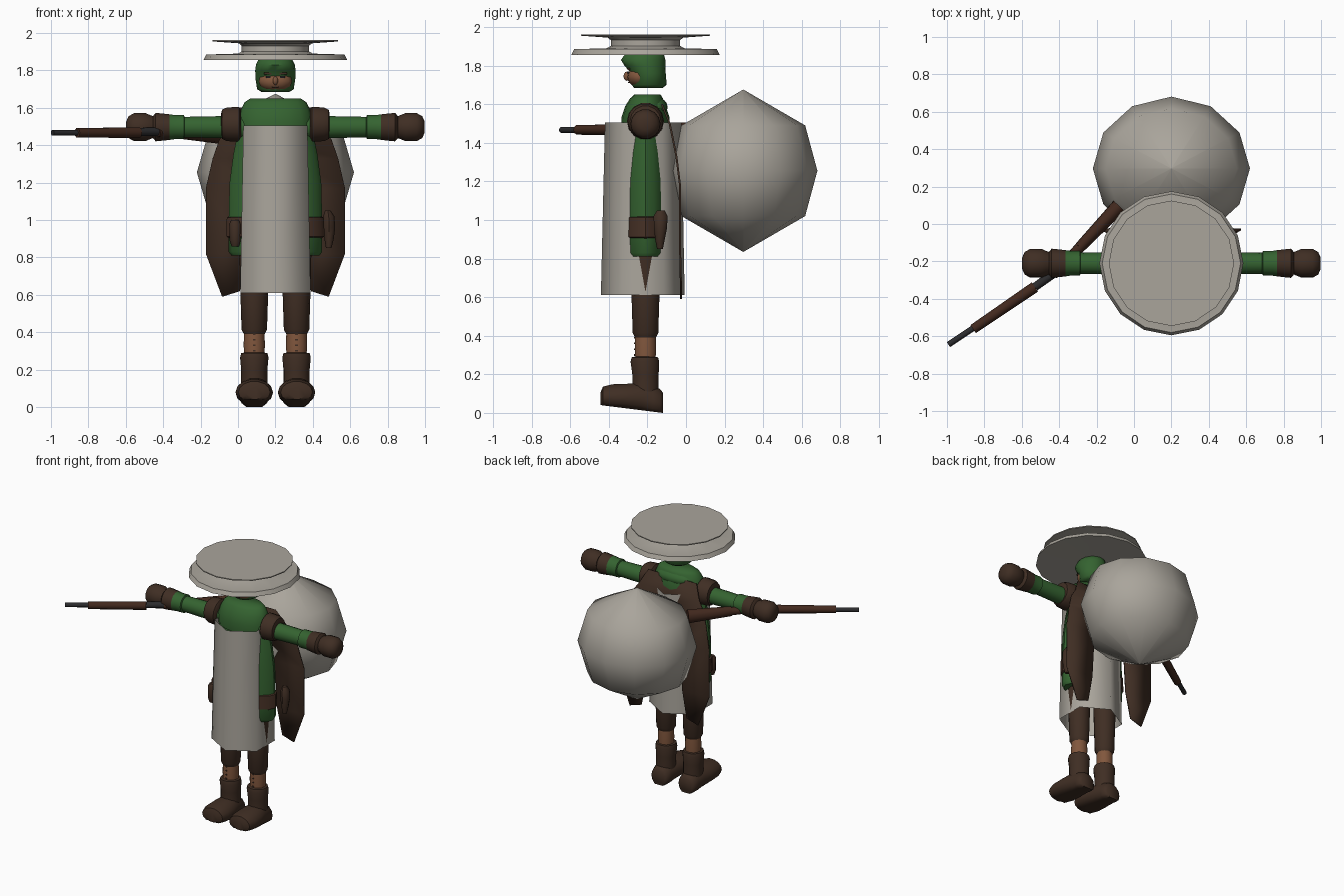
import bpy, bmesh, math
from mathutils import Vector

if "Cube" in bpy.data.objects:
    bpy.data.objects.remove(bpy.data.objects["Cube"])

CX, CY = 0.20, -0.21          # body axis


def mat(name, r, g, b):
    m = bpy.data.materials.new(name)
    m.diffuse_color = (r, g, b, 1)
    m.use_nodes = True
    m.node_tree.nodes["Principled BSDF"].inputs["Base Color"].default_value = m.diffuse_color
    return m


STONE = mat("pale_grey", 0.40, 0.375, 0.33)
GREEN = mat("forest_green", 0.035, 0.125, 0.03)
BROWN = mat("dark_brown", 0.05, 0.027, 0.017)
LEATHER = mat("belt_leather", 0.065, 0.032, 0.02)
WOOD = mat("wood_brown", 0.055, 0.022, 0.013)
SKIN = mat("skin_tan", 0.22, 0.095, 0.047)
METAL = mat("gun_metal", 0.025, 0.025, 0.027)


def finish(name, bm, m, angle=45):
    bmesh.ops.recalc_face_normals(bm, faces=bm.faces)
    me = bpy.data.meshes.new(name)
    bm.to_mesh(me)
    bm.free()
    me.materials.append(m)
    ob = bpy.data.objects.new(name, me)
    bpy.context.collection.objects.link(ob)
    bpy.ops.object.select_all(action='DESELECT')
    ob.select_set(True)
    bpy.context.view_layer.objects.active = ob
    if angle:
        bpy.ops.object.shade_smooth_by_angle(angle=math.radians(angle))
    return ob


def loft(name, rings, m, axis='z', n=14, phase=0.0, cap=True, fix=None, angle=45):
    """rings: (position along axis, centre u, centre v, radius u, radius v)"""
    bm = bmesh.new()
    loops = []
    for t, cu, cv, ru, rv in rings:
        loop = []
        for i in range(n):
            a = phase + 2 * math.pi * i / n
            u, v = cu + ru * math.cos(a), cv + rv * math.sin(a)
            p = {'x': (t, u, v), 'y': (u, t, v), 'z': (u, v, t)}[axis]
            loop.append(bm.verts.new(fix(p) if fix else p))
        loops.append(loop)
    for a, b in zip(loops, loops[1:]):
        for i in range(n):
            j = (i + 1) % n
            bm.faces.new((a[i], a[j], b[j], b[i]))
    if cap:
        bm.faces.new(loops[0])
        bm.faces.new(loops[-1])
    return finish(name, bm, m, angle)


def rod(name, a, b, r0, r1, m, n=10, flat=1.0):
    a, b = Vector(a), Vector(b)
    bm = bmesh.new()
    bmesh.ops.create_cone(bm, cap_ends=True, segments=n, radius1=r0, radius2=r1, depth=(b - a).length)
    bm.transform(Vector((0, 0, 1)).rotation_difference(b - a).to_matrix().to_4x4())
    for v in bm.verts:
        v.co.z *= flat
        v.co += (a + b) / 2
    return finish(name, bm, m)


def blob(name, c, r, m, seg=14, rings=8):
    bm = bmesh.new()
    bmesh.ops.create_uvsphere(bm, u_segments=seg, v_segments=rings, radius=1)
    for v in bm.verts:
        v.co = Vector(c) + Vector((v.co.x * r[0], v.co.y * r[1], v.co.z * r[2]))
    return finish(name, bm, m, 80)


def box(name, c, s, m):
    bm = bmesh.new()
    bmesh.ops.create_cube(bm, size=1)
    for v in bm.verts:
        v.co = Vector(c) + Vector((v.co.x * s[0], v.co.y * s[1], v.co.z * s[2]))
    return finish(name, bm, m, 0)


# wide double-disc hat
hat = [(1.862, .02), (1.855, .385), (1.885, .37), (1.89, .20), (1.902, .18), (1.932, .18),
       (1.945, .195), (1.955, .335), (1.962, .335)]
loft("hat", [(z, CX, CY, r, r) for z, r in hat], STONE, n=16, angle=30)

# round pack on the back
pack = [(.835, .004), (1.02, .835), (1.255, 1), (1.49, .835), (1.675, .004)]
loft("back_pack", [(z, CX, .297, .42 * k, .384 * k) for z, k in pack], STONE, n=12, angle=80)

# six-sided open tabard
loft("tabard", [(.61, CX, -.224, .217, .217), (1.505, CX, -.222, .198, .198)], STONE,
     n=6, phase=math.pi / 2, cap=False, angle=80)

# torso, mantle, folded hood and belt
torso = [(.81, .235, .105), (.83, .25, .118), (1.0, .25, .118), (1.2, .245, .115), (1.35, .225, .105),
         (1.45, .205, .095), (1.52, .19, .09)]
loft("torso", [(z, CX, CY, rx, ry) for z, rx, ry in torso], GREEN, n=16)
mantle = [(1.46, .2, .12, 0), (1.53, .2, .125, 0), (1.59, .185, .105, 0), (1.63, .165, .085, .005),
          (1.65, .135, .068, .01)]
loft("mantle", [(z, CX, CY + d, rx, ry) for z, rx, ry, d in mantle], GREEN, n=16, angle=60)
blob("folded_hood", (CX, -.155, 1.585), (.15, .06, .05), GREEN)
belt = [(.905, .25), (.912, .262), (1.013, .26), (1.02, .245)]
loft("belt", [(z, CX, CY, r, r - .14) for z, r in belt], LEATHER, n=16)
loft("holster", [(.85, .485, -.135, .015, .015), (.9, .487, -.135, .025, .025), (.96, .487, -.132, .033, .034),
                 (1.02, .485, -.132, .03, .036), (1.05, .48, -.13, .015, .02)], BROWN, n=8)
loft("pouch", [(.86, -.015, -.285, .02, .02), (.89, -.015, -.285, .03, .03), (.98, -.015, -.285, .032, .03),
               (1.0, -.015, -.285, .02, .02)], BROWN, n=8)

# hooded head floating under the hat
hood = [(1.685, -.195, .075, .075), (1.70, -.19, .098, .09), (1.76, -.195, .107, .09),
        (1.80, -.212, .108, .107), (1.83, -.222, .104, .115), (1.86, -.215, .09, .10), (1.88, -.21, .05, .06)]
loft("hood", [(z, CX, y, rx, ry) for z, y, rx, ry in hood], GREEN, n=16, angle=60)
blob("face", (CX, -.24, 1.742), (.092, .065, .055), SKIN)
blob("nose", (CX, -.306, 1.745), (.014, .018, .024), SKIN, 8, 6)
box("mouth", (CX, -.296, 1.712), (.035, .008, .005), BROWN)
for s, side in ((-1, "left"), (1, "right")):
    box(side + "_eye", (CX + s * .038, -.300, 1.764), (.026, .009, .010), METAL)
    box(side + "_brow", (CX + s * .042, -.296, 1.783), (.04, .012, .010), BROWN)

# legs, boots and arms, mirrored about the body axis
for s, side in ((-1, "left"), (1, "right")):
    lx = CX + s * .113

    def leg(part, prof, m):
        loft(side + part, [(z, lx, y, r, r) for z, y, r in prof], m)

    leg("_trouser", [(.39, CY, .055), (.415, CY, .068), (.6, CY, .074), (.86, CY, .08)], BROWN)
    leg("_calf", [(.26, CY, .052), (.33, CY, .057), (.41, CY, .054)], SKIN)
    leg("_boot_shaft", [(.08, -.21, .07), (.15, -.21, .07), (.2, -.21, .07), (.265, -.213, .076),
                        (.288, -.213, .07), (.292, -.213, .05)], BROWN)
    for k in range(4):
        box(f"{side}_lace_{k}", (lx, CY - .056, .30 + .03 * k), (.014, .006, .008), BROWN)

    # foot with a flat, slightly sloping sole
    def sole(p):
        return (p[0], p[1], max(p[2], .04 * (-.12 - p[1]) / .32))

    foot = [(-.442, .075, .05, .035), (-.43, .08, .085, .058), (-.38, .08, .1, .07), (-.30, .078, .1, .075),
            (-.23, .075, .085, .085), (-.17, .06, .075, .09), (-.135, .05, .07, .075), (-.118, .045, .05, .06)]
    loft(side + "_foot", [(y, lx, cz, rx, rz) for y, cz, rx, rz in foot], BROWN, axis='y', fix=sole)

    def arm(part, prof, m, z=1.497):
        loft(side + part, [(CX + s * d, CY, z, r, r) for d, r in prof], m, axis='x')

    arm("_sleeve", [(.12, .07), (.3, .06), (.5, .056)], GREEN)
    arm("_cuff", [(.485, .055), (.49, .066), (.54, .066), (.565, .07), (.57, .06)], GREEN)
    arm("_shoulder_pad", [(.185, .08), (.195, .096), (.26, .092), (.285, .08), (.29, .06)], BROWN, 1.512)
    arm("_glove_cuff", [(.56, .055), (.565, .07), (.6, .074), (.64, .078), (.655, .06)], BROWN)
    arm("_fist", [(.64, .055), (.67, .066), (.695, .077), (.755, .077), (.785, .06), (.798, .03)], BROWN)

# split cape: rows of height, depth, inner and outer distance from the middle
rows = [(1.60, -.125, 0, .2), (1.5, -.085, 0, .25), (1.43, -.07, 0, .30), (1.33, -.05, .1, .335),
        (1.17, -.03, .13, .372), (.82, -.03, .15, .372), (.59, -.025, .19, .285)]
bm = bmesh.new()
for s in (-1, 1):
    prev = None
    for z, y, i, o in rows:
        lift = .03 if z < .6 else 0
        cur = [bm.verts.new((CX + s * i, y, z + lift)), bm.verts.new((CX + s * o, y, z))]
        if prev:
            bm.faces.new((prev[0], prev[1], cur[1], cur[0])[::s])
        prev = cur
bmesh.ops.remove_doubles(bm, verts=bm.verts, dist=.0005)
cape = finish("cape", bm, BROWN, 60)
mod = cape.modifiers.new("thickness", 'SOLIDIFY')
mod.thickness = .01
mod.offset = 0

# rifle held in the left hand
Z = 1.467
rod("rifle_barrel", (-.992, -.645, Z), (-.40, -.25, Z), .016, .016, METAL)
rod("rifle_forend", (-.86, -.562, Z), (-.53, -.337, Z), .026, .03, WOOD)
rod("rifle_action", (-.53, -.337, Z + .005), (-.37, -.22, Z + .005), .022, .026, METAL)
rod("rifle_grip", (-.43, -.275, Z), (-.28, -.115, Z), .022, .03, WOOD)
rod("rifle_stock", (-.29, -.125, Z), (-.08, .095, Z - .01), .03, .042, WOOD, flat=1.2)
